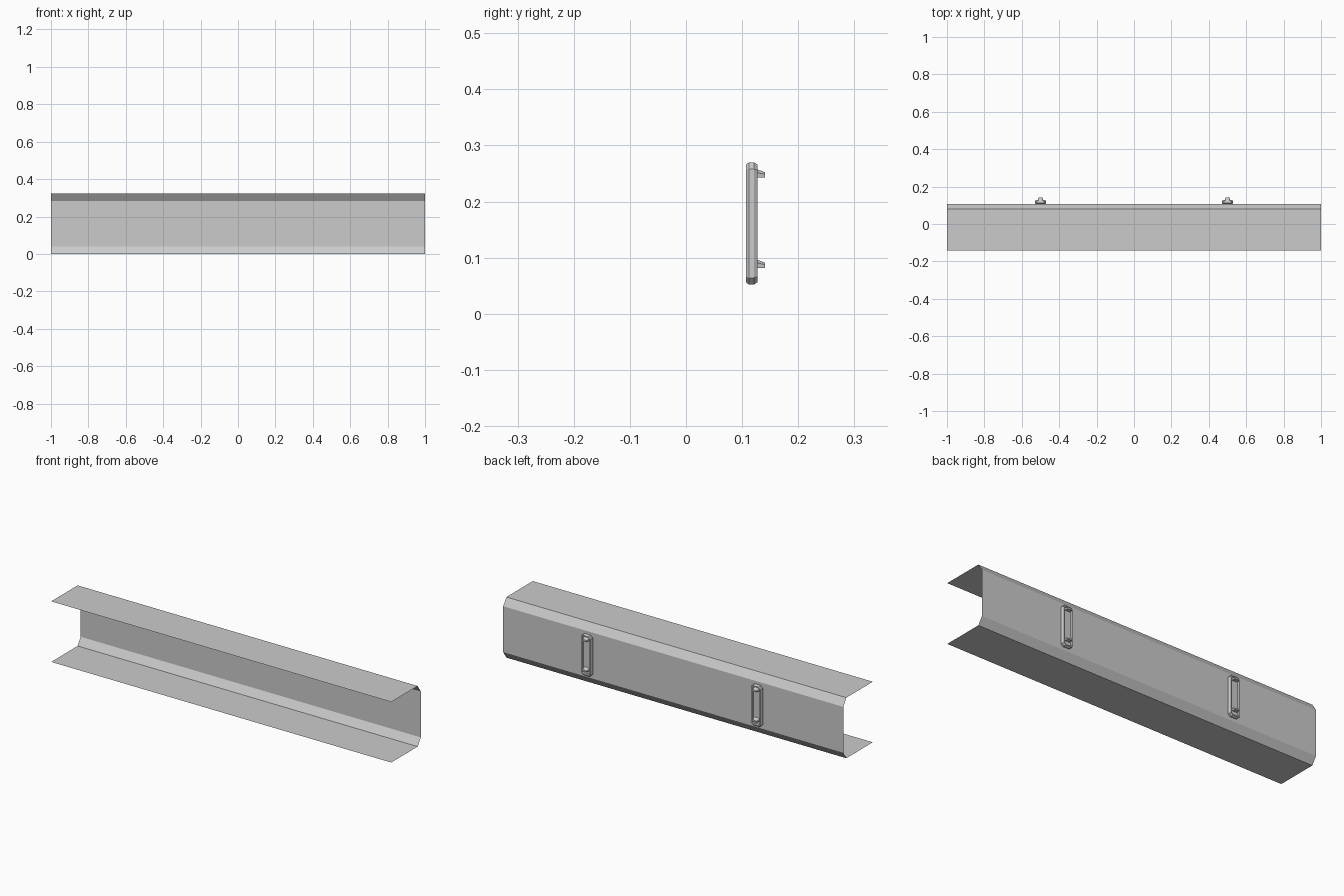
import bpy, bmesh

if "Cube" in bpy.data.objects:
    bpy.data.objects.remove(bpy.data.objects["Cube"])

ZC = 0.161      # mid height of the rail
WALL = 0.107    # y of the rail web


def make_object(name, bm):
    bmesh.ops.recalc_face_normals(bm, faces=bm.faces)
    mesh = bpy.data.meshes.new(name)
    bm.to_mesh(mesh)
    bm.free()
    ob = bpy.data.objects.new(name, mesh)
    bpy.context.collection.objects.link(ob)
    return ob


def loft(bm, rings):
    """Join matching rings of points and cap both ends."""
    loops = [[bm.verts.new(p) for p in ring] for ring in rings]
    n = len(loops[0])
    for a, b in zip(loops, loops[1:]):
        for i in range(n):
            j = (i + 1) % n
            bm.faces.new((a[i], a[j], b[j], b[i]))
    bm.faces.new(loops[0])
    bm.faces.new(loops[-1])


def octagon(x, y, hw, hh, c):
    """Chamfered rectangle in the xz plane."""
    pts = [(hw, hh - c), (hw - c, hh), (c - hw, hh), (-hw, hh - c),
           (-hw, c - hh), (c - hw, -hh), (hw - c, -hh), (hw, c - hh)]
    return [(x + px, y, ZC + pz) for px, pz in pts]


# Rail: open sheet folded into a chamfered channel
bm = bmesh.new()
half = [(-0.141, 0.161), (0.081, 0.161), (WALL, 0.122)]
profile = half + [(y, -z) for y, z in reversed(half)]
ends = [[bm.verts.new((x, y, ZC + z)) for y, z in profile] for x in (-1, 1)]
for i in range(len(profile) - 1):
    bm.faces.new((ends[0][i], ends[1][i], ends[1][i + 1], ends[0][i + 1]))
make_object("channel_rail", bm)

for side, x in (("left", -0.5), ("right", 0.5)):
    # Bracket plate: chamfered frame with a shallow recessed panel
    bm = bmesh.new()
    loft(bm, [octagon(x, y, 0.030 - d, 0.109 - d, c) for y, d, c in (
        (WALL, 0.004, 0.010), (0.112, 0.0, 0.012), (0.121, 0.0, 0.012),
        (0.127, 0.004, 0.010), (0.127, 0.009, 0.008), (0.121, 0.012, 0.006))])
    make_object("bracket_plate_" + side, bm)

    # Hooks: small wedges with sloping tops
    for level, z in (("lower", 0.082), ("upper", 0.243)):
        bm = bmesh.new()
        loft(bm, [[(x - w, y, z), (x + w, y, z), (x + w, y, z + h * 0.6),
                   (x + w * 0.5, y, z + h), (x - w * 0.5, y, z + h), (x - w, y, z + h * 0.6)]
                  for y, w, h in ((0.120, 0.017, 0.017), (0.141, 0.011, 0.009))])
        make_object("hook_" + level + "_" + side, bm)
